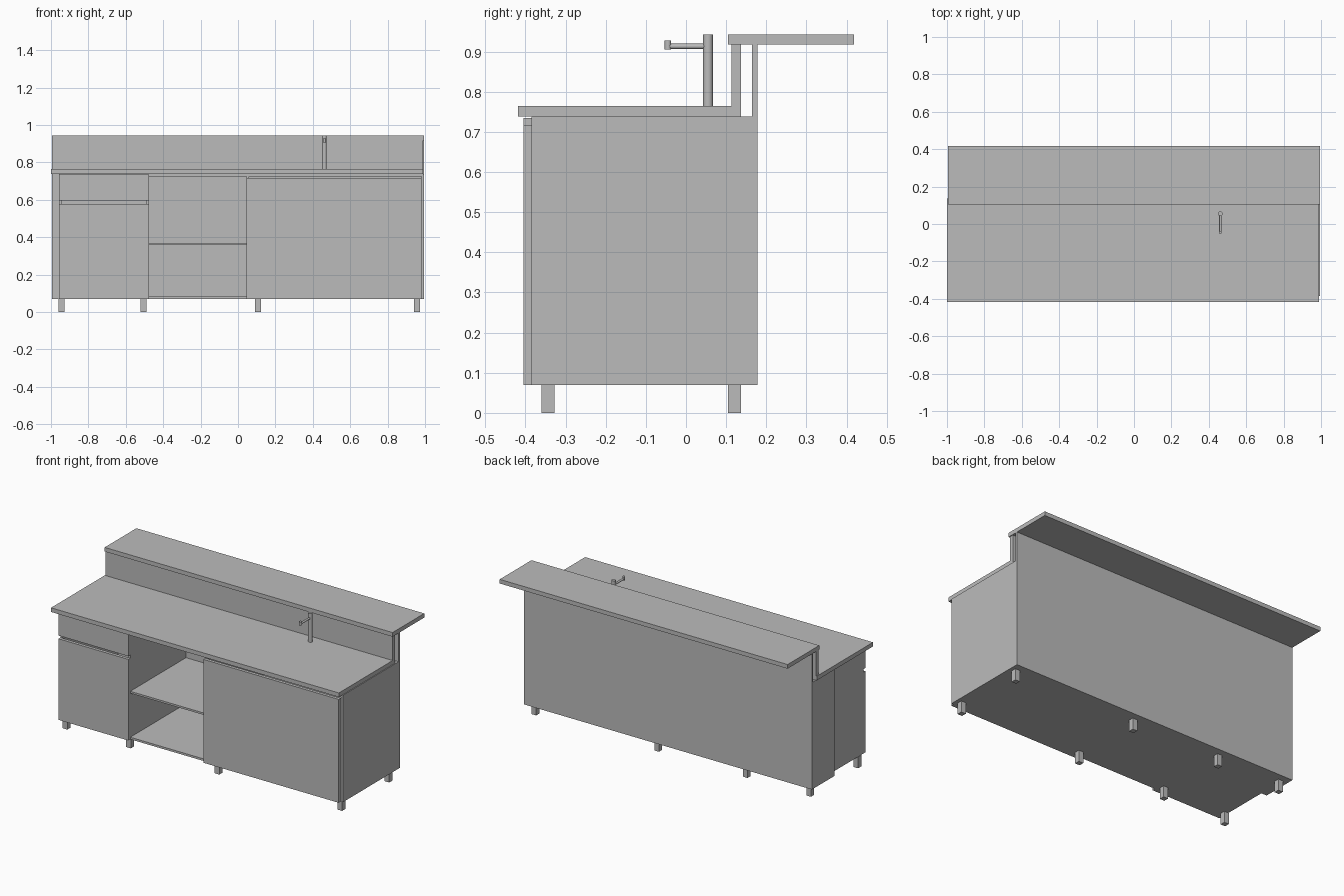
import bpy
from mathutils import Vector

cube = bpy.data.objects.get("Cube")
if cube:
    bpy.data.objects.remove(cube, do_unlink=True)

GREY = (0.5, 0.5, 0.5, 1.0)
grey = bpy.data.materials.new("plain_grey")
grey.use_nodes = True
grey.diffuse_color = GREY
grey.node_tree.nodes["Principled BSDF"].inputs["Base Color"].default_value = GREY


def box(name, x, y, z):
    """Box from (min, max) pairs."""
    bpy.ops.mesh.primitive_cube_add(size=1)
    ob = bpy.context.object
    ob.name = name
    ob.location = [(a + b) / 2 for a, b in (x, y, z)]
    ob.scale = [b - a for a, b in (x, y, z)]
    ob.data.materials.append(grey)
    return ob


def rod(name, start, end, radius):
    """Smooth cylinder between two points."""
    a, b = Vector(start), Vector(end)
    bpy.ops.mesh.primitive_cylinder_add(vertices=24, radius=radius, depth=(b - a).length)
    ob = bpy.context.object
    ob.name = name
    ob.location = (a + b) / 2
    ob.rotation_euler = (b - a).to_track_quat('Z', 'Y').to_euler()
    ob.data.materials.append(grey)
    bpy.ops.object.shade_smooth_by_angle()
    return ob


T = 0.013                       # board thickness
BASE, TOP = 0.07, 0.738         # carcass bottom and top
FRONT, BACK = -0.385, 0.165     # carcass front and back
LEFT, A, B, RIGHT = -0.957, -0.475, 0.045, 0.995
depth, height = (FRONT, BACK), (BASE, TOP)

# Worktop, upstand and raised bar
box("worktop", (-1.0, 0.99), (-0.418, 0.137), (TOP, 0.764))
box("upstand", (-0.995, 0.99), (0.113, 0.137), (0.764, 0.917))
box("bar_top", (-0.995, 0.995), (0.105, 0.418), (0.917, 0.943))
box("back_panel", (-0.995, 0.995), (BACK, 0.178), (BASE, 0.917))

# Carcass boards
for name, x0 in (("drawer_side", LEFT), ("drawer_divider", A - T),
                 ("cupboard_divider", B), ("end_panel", RIGHT - T)):
    box(name, (x0, x0 + T), depth, height)
for name, x in (("drawer_unit", (LEFT + T, A - T)), ("open_unit", (A, B)),
                ("cupboard", (B + T, RIGHT - T))):
    box(name + "_floor", x, depth, (BASE, BASE + T))
    box(name + "_ceiling", x, depth, (TOP - T, TOP))
box("open_shelf", (A, B), depth, (0.358, 0.37))
box("end_filler", (-0.995, LEFT), (-0.044, BACK), height)

# Doors and drawer front
face = (-0.405, FRONT)
box("drawer_front", (LEFT, A), face, (0.597, 0.735))
box("small_door", (LEFT, A), face, (BASE, 0.577))
box("large_door", (B, RIGHT - T - 0.002), face, (BASE, 0.716))

# Square feet
for x in (-0.944, -0.505, 0.107, 0.956):
    for y in (-0.344, 0.121):
        box("foot", (x - 0.016, x + 0.016), (y - 0.016, y + 0.016), (0, BASE))

# Tap
TX = 0.462
rod("tap_column", (TX, 0.055, 0.764), (TX, 0.055, 0.943), 0.0125)
rod("tap_spout", (TX, 0.05, 0.913), (TX, -0.045, 0.913), 0.0065)
rod("tap_nozzle", (TX, -0.045, 0.905), (TX, -0.045, 0.928), 0.008)
